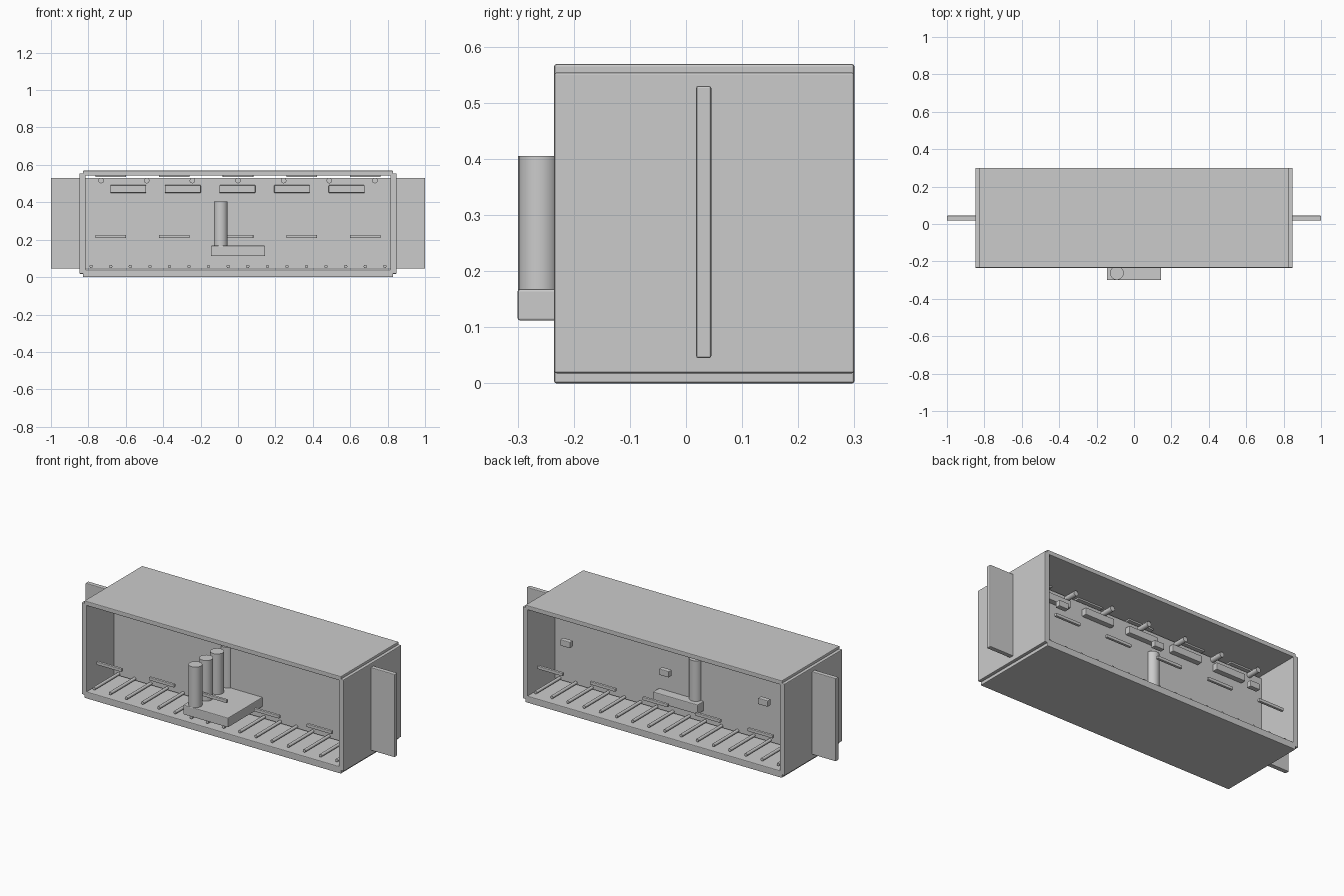
import bpy, math

if "Cube" in bpy.data.objects:
    bpy.data.objects.remove(bpy.data.objects["Cube"])


def bevel(ob, w):
    m = ob.modifiers.new("bevel", 'BEVEL')
    m.width = w
    m.segments = 2
    m.limit_method = 'ANGLE'
    m.angle_limit = math.radians(40)


def box(name, x0, x1, y0, y1, z0, z1, w=0.004):
    """Bevelled box given by its extents."""
    bpy.ops.mesh.primitive_cube_add(
        size=1, location=((x0 + x1) / 2, (y0 + y1) / 2, (z0 + z1) / 2))
    ob = bpy.context.object
    ob.name = name
    ob.scale = (x1 - x0, y1 - y0, z1 - z0)
    bpy.ops.object.transform_apply(location=False, rotation=False, scale=True)
    bevel(ob, w)
    return ob


def rod(name, loc, r, length, along_y=True, sides=16):
    """Round bar along y or z, centred at loc."""
    rot = (math.pi / 2, 0, 0) if along_y else (0, 0, 0)
    bpy.ops.mesh.primitive_cylinder_add(
        vertices=sides, radius=r, depth=length, location=loc, rotation=rot)
    ob = bpy.context.object
    ob.name = name
    bpy.ops.object.shade_smooth_by_angle(angle=math.radians(40))
    return ob


FRONT, BACK = -0.235, 0.30

# Open-ended housing
box("floor_panel", -0.83, 0.83, FRONT, BACK, 0, 0.04)
box("roof_panel", -0.83, 0.83, FRONT, BACK, 0.543, 0.569)
for s, side in ((-1, "left"), (1, "right")):
    a, b = sorted((s * 0.815, s * 0.848))
    box(side + "_wall", a, b, FRONT, BACK, 0.018, 0.554)

# Divider plate running through both side walls
box("divider_plate", -1, 1, 0.018, 0.045, 0.045, 0.53)

# Slim bars at both openings, and hanger tabs above the plate
for i in range(5):
    x = (i - 2) * 0.34
    for y in (-0.215, 0.28):
        box("guide_bar", x - 0.082, x + 0.082, y - 0.008, y + 0.008,
            0.208, 0.226, 0.003)
    box("hanger_tab", x - 0.082, x + 0.082, 0.0, 0.06, 0.534, 0.545, 0.002)

# Long blocks through the plate
for i in range(5):
    x = (i - 2) * 0.292 - 0.003
    box("long_block", x - 0.096, x + 0.096, -0.01, 0.075, 0.45, 0.492)

# Pins near the roof
for i in range(7):
    rod("roof_pin", ((i - 3) * 0.244, 0.03, 0.516), 0.015, 0.18, sides=12)

# Floor rods
for i in range(16):
    rod("floor_rod", (-0.785 + i * 1.57 / 15, 0.03, 0.057), 0.009, 0.48, sides=10)

# Small blocks behind the plate
for i in (-1, 0, 1):
    x = i * 0.64
    box("small_block", x - 0.032, x + 0.032, 0.175, 0.205, 0.337, 0.373)

# Slab with a row of posts
box("slab", -0.145, 0.145, -0.30, 0.10, 0.112, 0.168)
for i in range(4):
    rod("post", (-0.092, -0.262 + i * 0.1, 0.28), 0.037, 0.25, along_y=False, sides=20)
